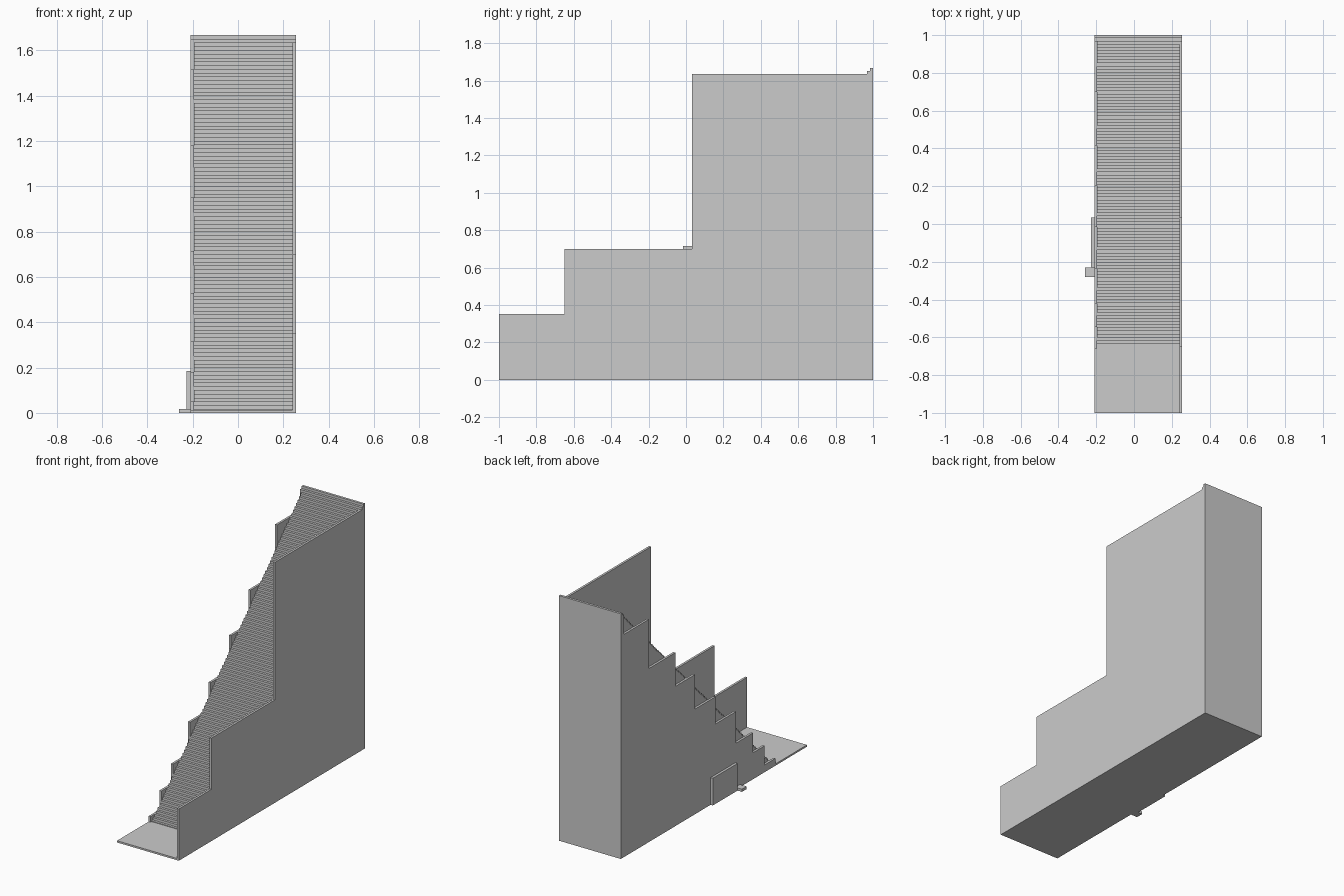
import bpy, bmesh

cube = bpy.data.objects.get("Cube")
if cube:
    bpy.data.objects.remove(cube)

grey = bpy.data.materials.new("plain grey")
grey.use_nodes = True
colour = (0.6, 0.6, 0.6, 1)
grey.diffuse_color = colour
grey.node_tree.nodes["Principled BSDF"].inputs["Base Color"].default_value = colour

LEFT, RIGHT, WALL = 0.255, -0.21, 0.015
START, STEPS = -0.65, 100
RUN, RISE = (1 - START) / STEPS, 1.667 / STEPS


def extrude_profile(name, points, x0, x1):
    """Extrude a closed (y, z) outline from x0 to x1."""
    bm = bmesh.new()
    face = bm.faces.new([bm.verts.new((x0, y, z)) for y, z in points])
    grown = bmesh.ops.extrude_face_region(bm, geom=[face])
    moved = [v for v in grown["geom"] if isinstance(v, bmesh.types.BMVert)]
    bmesh.ops.translate(bm, verts=moved, vec=(x1 - x0, 0, 0))
    bmesh.ops.recalc_face_normals(bm, faces=bm.faces)
    mesh = bpy.data.meshes.new(name)
    bm.to_mesh(mesh)
    bm.free()
    mesh.materials.append(grey)
    obj = bpy.data.objects.new(name, mesh)
    bpy.context.collection.objects.link(obj)
    return obj


def terrace(levels, end):
    """Stepped outline from (start y, height) pairs, closed along the ground."""
    points = [(levels[0][0], 0)]
    for i, (y, z) in enumerate(levels):
        stop = levels[i + 1][0] if i + 1 < len(levels) else end
        points += [(y, z), (stop, z)]
    return points + [(end, 0)]


def box(name, x0, x1, y0, y1, height):
    return extrude_profile(name, terrace([(y0, height)], y1), x0, x1)


# Staircase between the walls, with the last two steps across the full width
treads = [(START + i * RUN, (i + 1) * RISE) for i in range(STEPS)]
landing = treads[-2][0]
extrude_profile("stairs", terrace(treads[:-2], landing), RIGHT + WALL, LEFT - WALL)
extrude_profile("top_steps", terrace(treads[-2:], 1), RIGHT, LEFT)

# Tall stepped wall on the left
extrude_profile("left_wall", terrace([(-1, 0.352), (START, 0.70), (0.033, 1.635)], landing),
                LEFT - WALL, LEFT)

# Low toothed wall on the right
teeth = [(-0.66, 0.05), (-0.545, 0.18), (-0.42, 0.315), (-0.235, 0.53),
         (-0.015, 0.715), (0.205, 0.95), (0.415, 1.18), (0.70, 1.515)]
extrude_profile("right_wall", terrace(teeth, landing), RIGHT, RIGHT + WALL)

# Entrance floor, side door and its doorstep
box("entrance_floor", RIGHT, LEFT - WALL, -1, START, 0.012)
box("side_door", RIGHT - 0.017, RIGHT, -0.23, 0.035, 0.185)
box("doorstep", -0.26, RIGHT, -0.28, -0.23, 0.018)
